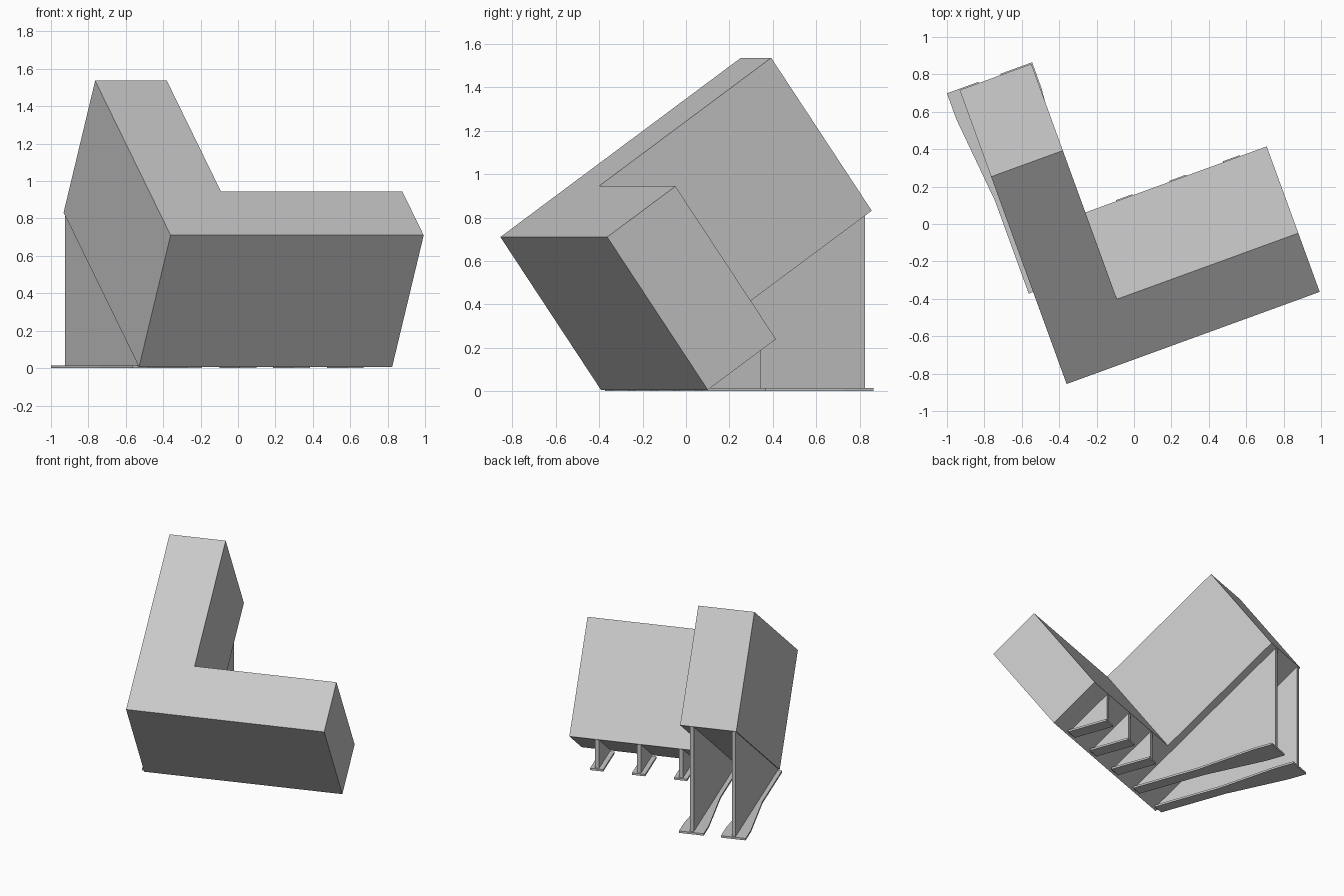
import bpy, bmesh, math
from mathutils import Vector

if "Cube" in bpy.data.objects:
    bpy.data.objects.remove(bpy.data.objects["Cube"])

# One flat grey for everything
grey = bpy.data.materials.new("light grey")
grey.diffuse_color = (0.58, 0.58, 0.58, 1.0)
grey.use_nodes = True
grey.node_tree.nodes["Principled BSDF"].inputs["Base Color"].default_value = grey.diffuse_color

# Frame: turned 20 degrees on the ground, block tilted back 35 degrees
TURN, TILT = math.radians(20), math.radians(35)
ORIGIN = Vector((-0.529, -0.392, 0.006))
ACROSS = Vector((math.cos(TURN), math.sin(TURN), 0))
BACK = Vector((-math.sin(TURN), math.cos(TURN), 0))
UP = Vector((0, 0, 1))
SLOPE = BACK * math.cos(TILT) + UP * math.sin(TILT)
NORMAL = UP * math.cos(TILT) - BACK * math.sin(TILT)


def prism(name, outline, start, a, b, depth):
    """Extrude a flat outline, given along axes a and b, by the depth vector."""
    bm = bmesh.new()
    face = bm.faces.new([bm.verts.new(start + a * p + b * q) for p, q in outline])
    new = bmesh.ops.extrude_face_region(bm, geom=[face])["geom"]
    verts = [g for g in new if isinstance(g, bmesh.types.BMVert)]
    bmesh.ops.translate(bm, verts=verts, vec=depth)
    bmesh.ops.recalc_face_normals(bm, faces=bm.faces)
    mesh = bpy.data.meshes.new(name)
    bm.to_mesh(mesh)
    bm.free()
    mesh.materials.append(grey)
    obj = bpy.data.objects.new(name, mesh)
    bpy.context.collection.objects.link(obj)
    return obj


# L-shaped block
SIDE, ARM, DEPTH = 1.44, 0.408, 0.86
prism("corner_block",
      [(0, 0), (SIDE, 0), (SIDE, ARM), (ARM, ARM), (ARM, SIDE), (0, SIDE)],
      ORIGIN, ACROSS, SLOPE, NORMAL * DEPTH)

# Triangular ribs and foot plates: two long under the tall arm, three short
THICK, FOOT = 0.028, 0.015
ground = Vector((ORIGIN.x, ORIGIN.y, 0))
for i in range(5):
    s = 0.02 + 0.305 * i
    tall = i < 2
    end = 1.172 if tall else 0.328
    rise = math.tan(TILT)
    prism(f"support_rib_{i + 1}",
          [(0.02, 0.008), (end, 0.008), (end, ORIGIN.z + end * rise),
           (0.02, ORIGIN.z + 0.02 * rise)],
          ground + ACROSS * (s - THICK / 2), BACK, UP, ACROSS * THICK)
    # Half of the foot outline as (half width, distance back)
    if tall:
        half = [(0.045, 0.03), (0.045, 0.56), (0.09, 1.04), (0.09, 1.186)]
    else:
        half = [(0.048, 0.03), (0.048, 0.34)]
    outline = half + [(-w, h) for w, h in reversed(half)]
    prism(f"foot_plate_{i + 1}", outline, ground + ACROSS * s,
          ACROSS, BACK, UP * FOOT)
